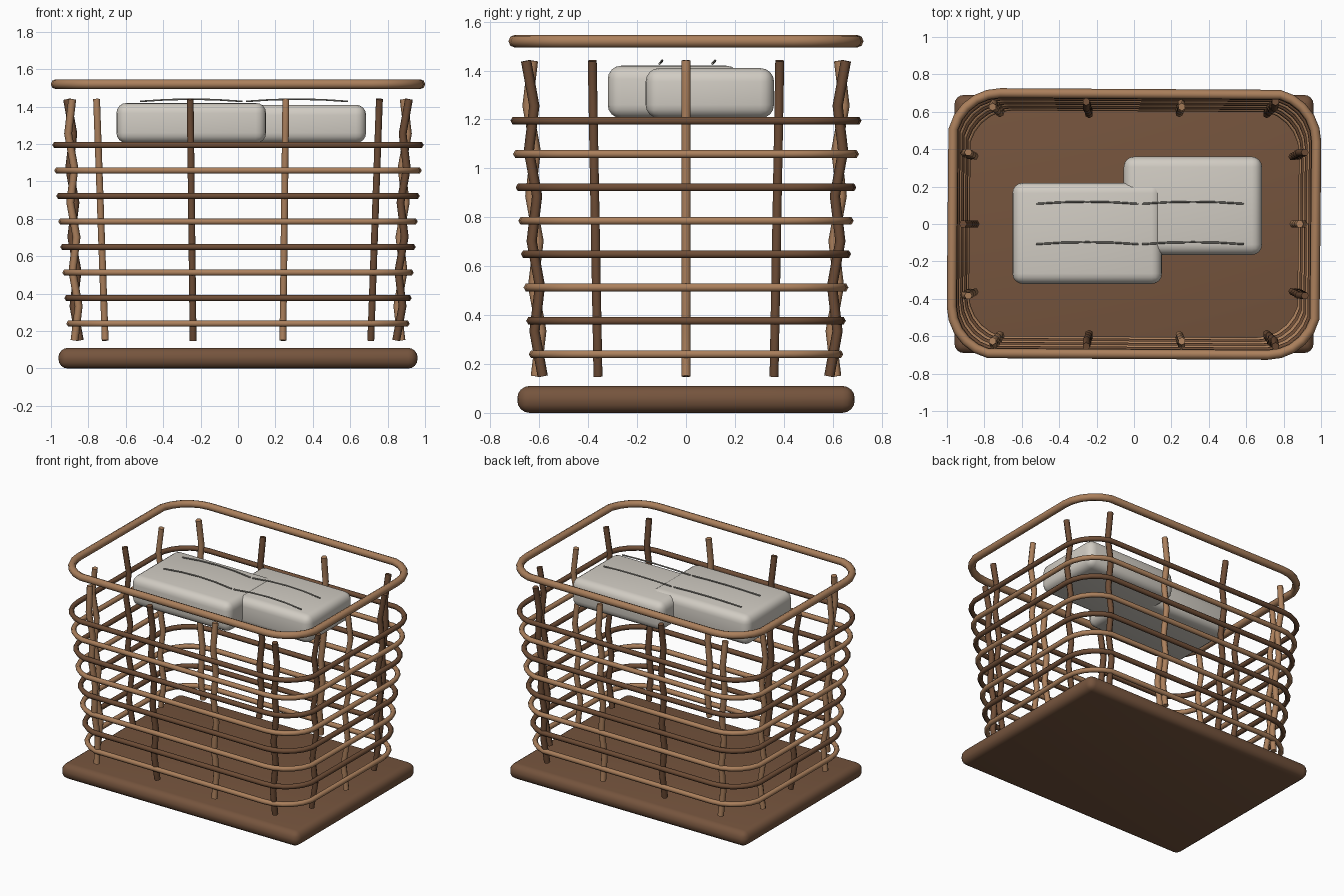
import bpy, bmesh, math
from mathutils import Vector

if "Cube" in bpy.data.objects:
    bpy.data.objects.remove(bpy.data.objects["Cube"])


def material(name, srgb):
    m = bpy.data.materials.new(name)
    m.diffuse_color = [((c + 0.055) / 1.055) ** 2.4 for c in srgb] + [1]
    m.use_nodes = True
    m.node_tree.nodes["Principled BSDF"].inputs["Base Color"].default_value = m.diffuse_color
    return m


LIGHT = material("light wicker", (0.67, 0.50, 0.36))
DARK = material("dark wicker", (0.43, 0.30, 0.21))
BASE = material("base brown", (0.46, 0.33, 0.24))
CLOTH = material("cloth", (0.82, 0.80, 0.765))
FOLD = material("fold line", (0.60, 0.59, 0.56))


def finish(name, bm, mat, angle=40):
    bmesh.ops.recalc_face_normals(bm, faces=bm.faces)
    me = bpy.data.meshes.new(name)
    bm.to_mesh(me)
    bm.free()
    me.materials.append(mat)
    ob = bpy.data.objects.new(name, me)
    bpy.context.collection.objects.link(ob)
    bpy.context.view_layer.objects.active = ob
    ob.select_set(True)
    bpy.ops.object.shade_smooth_by_angle(angle=math.radians(angle))
    ob.select_set(False)
    return ob


def rounded_box(name, lo, hi, bevel, mat):
    bm = bmesh.new()
    bmesh.ops.create_cube(bm, size=1)
    for v in bm.verts:
        v.co = [(lo[i] + hi[i]) / 2 + v.co[i] * (hi[i] - lo[i]) for i in range(3)]
    bmesh.ops.bevel(bm, geom=bm.edges[:], offset=bevel, segments=4,
                    profile=0.5, affect='EDGES')
    return finish(name, bm, mat)


def tube(name, pts, radius, sides, mat, up, closed=False):
    """Sweep a polygon along a path; 'up' is one fixed cross-section axis."""
    bm = bmesh.new()
    pts = [Vector(p) for p in pts]
    n = len(pts)
    rows = []
    for i, p in enumerate(pts):
        a = pts[i - 1] if closed or i else p
        b = pts[(i + 1) % n] if closed or i < n - 1 else p
        t = (b - a).normalized()
        s = t.cross(Vector(up)).normalized()
        u = s.cross(t)
        rows.append([bm.verts.new(p + radius * (s * math.cos(w) + u * math.sin(w)))
                     for w in (2 * math.pi * k / sides for k in range(sides))])
    for i in range(n if closed else n - 1):
        r, q = rows[i], rows[(i + 1) % n]
        for k in range(sides):
            j = (k + 1) % sides
            bm.faces.new((r[k], r[j], q[j], q[k]))
    if not closed:
        bm.faces.new(rows[0])
        bm.faces.new(rows[-1])
    return finish(name, bm, mat, 65)


def hoop(hx, hy, r, z, steps=6):
    """Rounded rectangle path; each corner arc stops one step short."""
    pts = []
    for q, (sx, sy) in enumerate(((1, 1), (-1, 1), (-1, -1), (1, -1))):
        for i in range(steps):
            a = (q + i / steps) * math.pi / 2
            pts.append((sx * (hx - r) + r * math.cos(a),
                        sy * (hy - r) + r * math.sin(a), z))
    return pts


# Base board
rounded_box("base_board", (-0.96, -0.69, 0), (0.96, 0.69, 0.11), 0.05, BASE)

# Woven hoops, widening upwards
for i in range(8):
    f = i / 7
    tube(f"weave_hoop_{i + 1}",
         hoop(0.90 + 0.075 * f, 0.625 + 0.075 * f, 0.25, 0.24 + 0.955 * f),
         0.018, 6, DARK if i % 2 else LIGHT, (0, 0, 1), True)

# Top rim
tube("top_rim", hoop(0.975, 0.70, 0.26, 1.52), 0.026, 8, LIGHT, (0, 0, 1), True)


# Upright stakes, zigzagging in and out
def stake(name, x, y, nx, ny, phase, mat):
    pts = []
    for k in range(8):
        f = k / 7
        d = 0.04 * f + 0.014 * phase * (-1) ** k
        grow = 1 + 0.065 * f
        pts.append((x + nx * d if nx else x * grow,
                    y + ny * d if ny else y * grow, 0.15 + 1.29 * f))
    tube(name, pts, 0.021, 6, mat, (-ny, nx, 0))


for side, label in ((-1, "front"), (1, "back")):
    for i, x in enumerate((-0.71, -0.24, 0.24, 0.71)):
        stake(f"{label}_stake_{i + 1}", x, side * 0.60, 0, side,
              -1 if i % 2 else 1, DARK if i % 2 else LIGHT)
for side, label in ((-1, "left"), (1, "right")):
    for i, y in enumerate((-0.36, 0, 0.36)):
        dark = (i % 2 == 0) == (side == 1)
        stake(f"{label}_stake_{i + 1}", side * 0.86, y, side, 0,
              -1 if dark else 1, DARK if dark else LIGHT)

# Folded cloth bundles
rounded_box("cloth_bundle_left", (-0.65, -0.32, 1.205), (0.15, 0.22, 1.42), 0.055, CLOTH)
rounded_box("cloth_bundle_right", (-0.055, -0.165, 1.205), (0.685, 0.36, 1.41), 0.055, CLOTH)

# Thin fold lines on the bundles
for i, x in enumerate((-0.25, 0.315)):
    for j, y in enumerate((-0.108, 0.108)):
        pts = [(x + 0.273 * t, y + 0.011 * (1 - t * t), 1.428 + 0.012 * (1 - t * t))
               for t in (-1, -0.5, 0, 0.5, 1)]
        tube(f"fold_line_{i + 1}_{j + 1}", pts, 0.005, 6, FOLD, (0, 0, 1))
